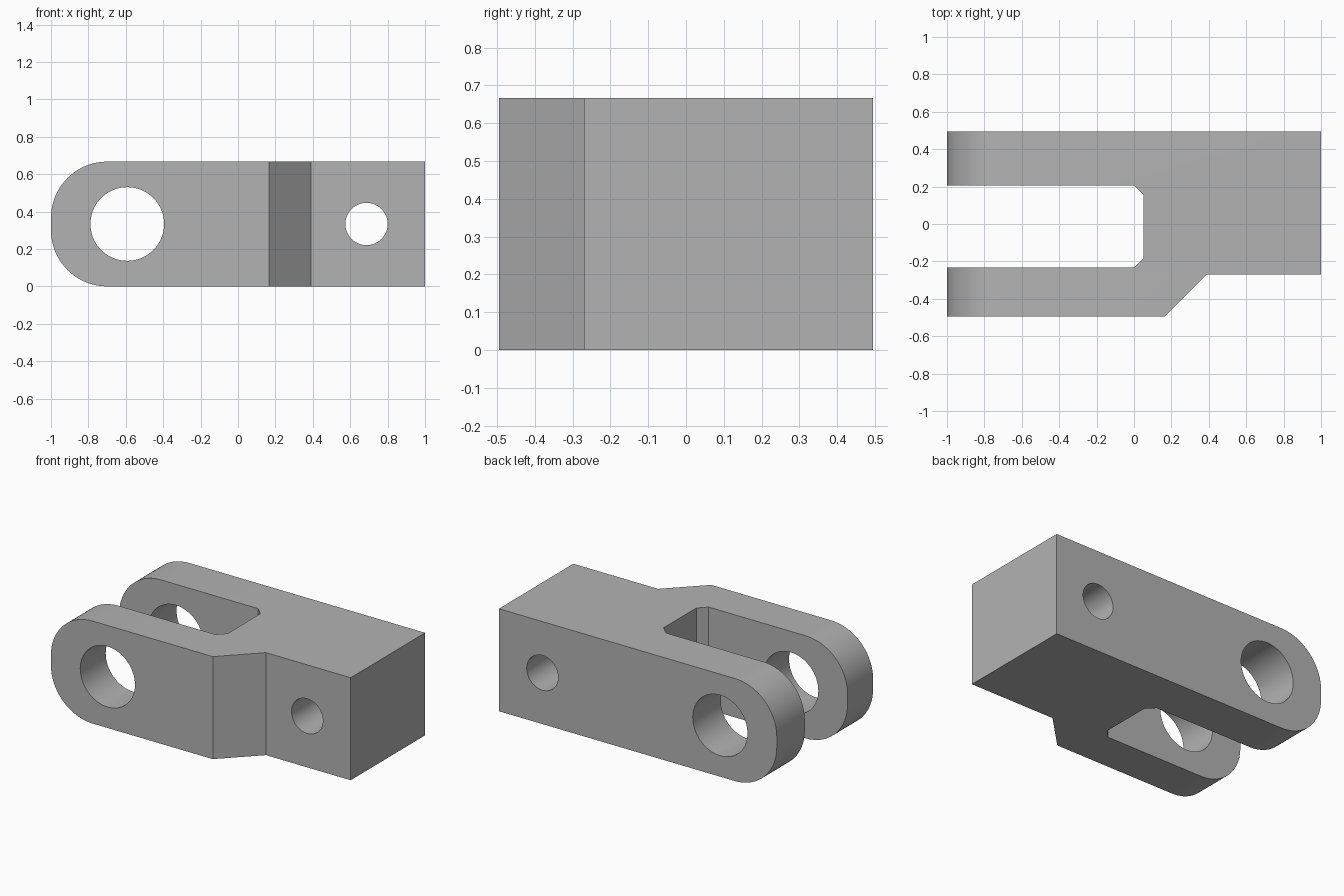
import bpy, bmesh, math

if "Cube" in bpy.data.objects:
    bpy.data.objects.remove(bpy.data.objects["Cube"], do_unlink=True)

HEIGHT = 0.667
MID = HEIGHT / 2
NOSE_RADIUS = 0.3

grey = bpy.data.materials.new("plain grey")
grey.use_nodes = True
grey.diffuse_color = (0.45, 0.45, 0.45, 1)
grey.node_tree.nodes["Principled BSDF"].inputs["Base Color"].default_value = grey.diffuse_color

# Fork outline seen from above, counter-clockwise
outline = [(-1, -0.495), (0.165, -0.495), (0.39, -0.27), (1, -0.27),
           (1, 0.495), (-1, 0.495), (-1, 0.207), (0, 0.207),
           (0.052, 0.155), (0.052, -0.181), (0, -0.233), (-1, -0.233)]
bm = bmesh.new()
base = bm.faces.new([bm.verts.new((x, y, 0)) for x, y in outline])
top = bmesh.ops.extrude_face_region(bm, geom=[base])["geom"]
bmesh.ops.translate(bm, vec=(0, 0, HEIGHT),
                    verts=[v for v in top if isinstance(v, bmesh.types.BMVert)])
bmesh.ops.recalc_face_normals(bm, faces=bm.faces)

# Rounded ends of both prongs
ends = [e for e in bm.edges
        if all(v.co.x < -0.99 for v in e.verts)
        and abs(e.verts[0].co.z - e.verts[1].co.z) < 0.01]
bmesh.ops.bevel(bm, geom=ends, offset=NOSE_RADIUS, offset_type='OFFSET',
                segments=20, profile=0.5, affect='EDGES')
mesh = bpy.data.meshes.new("clevis_fork")
bm.to_mesh(mesh)
bm.free()
fork = bpy.data.objects.new("clevis_fork", mesh)
bpy.context.collection.objects.link(fork)
mesh.materials.append(grey)


def drill(name, x, radius):
    """Cut a round hole through the fork from front to back."""
    bpy.ops.mesh.primitive_cylinder_add(vertices=64, radius=radius, depth=2,
                                        location=(x, 0, MID),
                                        rotation=(math.pi / 2, 0, 0))
    cutter = bpy.context.object
    cutter.name = name
    cutter.data.materials.append(grey)
    cutter.hide_render = True
    cut = fork.modifiers.new(name, 'BOOLEAN')
    cut.operation = 'DIFFERENCE'
    cut.solver = 'EXACT'
    cut.object = cutter
    bpy.ops.object.select_all(action='DESELECT')
    fork.select_set(True)
    bpy.context.view_layer.objects.active = fork
    bpy.ops.object.modifier_apply(modifier=cut.name)
    bpy.data.objects.remove(cutter, do_unlink=True)


drill("pin_hole_cutter", -0.592, 0.197)
drill("bolt_hole_cutter", 0.687, 0.113)
bpy.ops.object.shade_smooth_by_angle(angle=math.radians(30))
